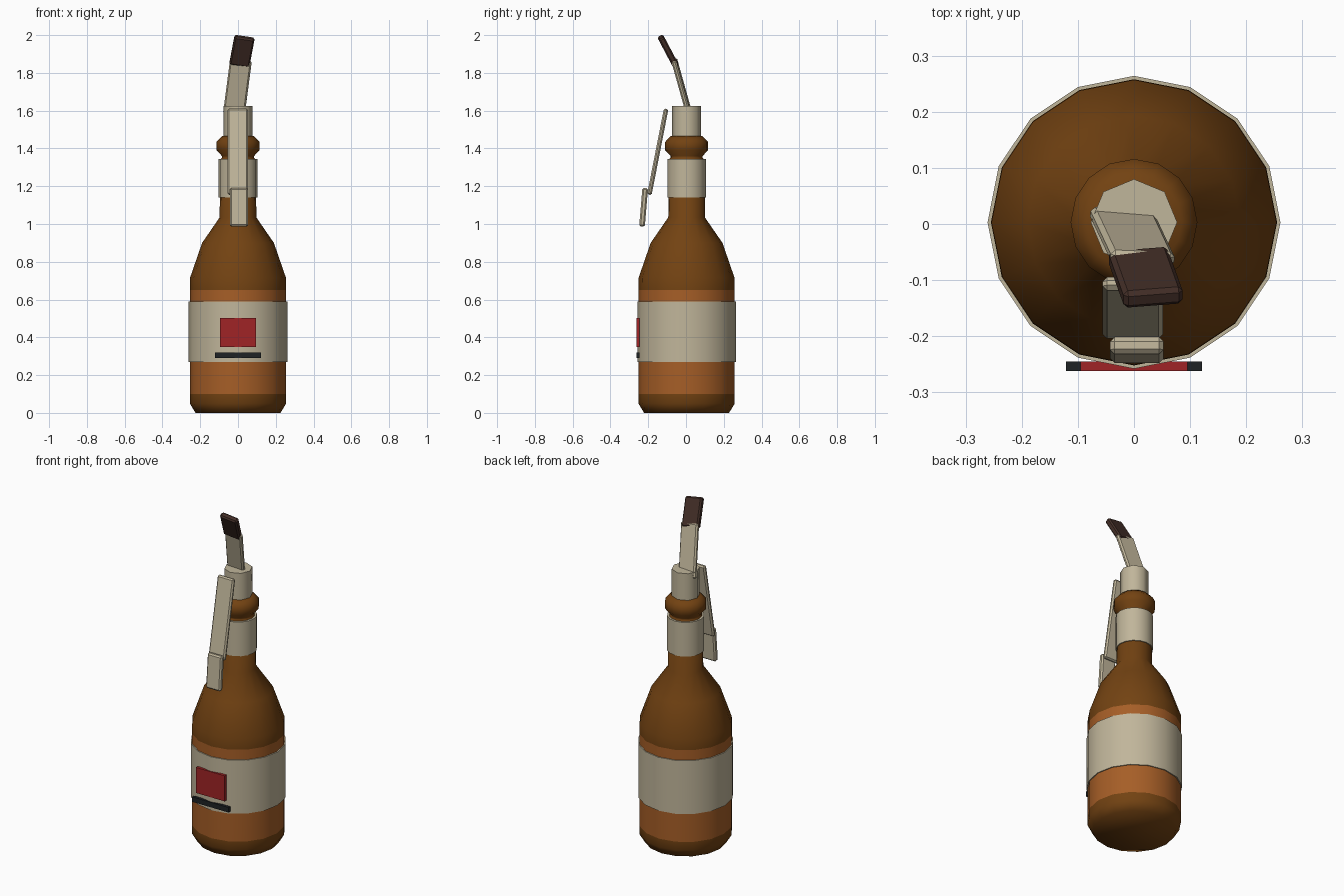
import bpy, bmesh, math
from mathutils import Vector, Matrix

if "Cube" in bpy.data.objects:
    bpy.data.objects.remove(bpy.data.objects["Cube"])


def material(name, r, g, b):
    m = bpy.data.materials.new(name)
    m.use_nodes = True
    m.diffuse_color = (r, g, b, 1)
    m.node_tree.nodes["Principled BSDF"].inputs["Base Color"].default_value = (r, g, b, 1)
    return m


GLASS = material("brown glass", 0.17, 0.055, 0.006)
LIQUID = material("amber liquid", 0.38, 0.112, 0.02)
CLOTH = material("cream", 0.53, 0.465, 0.325)
CHAR = material("charred cloth", 0.055, 0.027, 0.02)
RED = material("label red", 0.35, 0.017, 0.019)
BLACK = material("label black", 0.013, 0.016, 0.018)

AXIS_Y = 0.003  # depth of the bottle's centre line


def finish(bm, name, mats, smooth=None):
    bmesh.ops.recalc_face_normals(bm, faces=bm.faces)
    me = bpy.data.meshes.new(name)
    bm.to_mesh(me)
    bm.free()
    for m in mats:
        me.materials.append(m)
    if smooth:
        me.shade_smooth()
        me.set_sharp_from_angle(angle=math.radians(smooth))
    ob = bpy.data.objects.new(name, me)
    bpy.context.collection.objects.link(ob)
    return ob


def lathe(name, profile, mats, sides=16, band=None):
    """Capped turned solid from (radius, z) points; band = z range of second material."""
    bm = bmesh.new()
    rings = []
    for r, z in profile:
        angles = [2 * math.pi * i / sides for i in range(sides)]
        rings.append([bm.verts.new((r * math.cos(a), AXIS_Y + r * math.sin(a), z)) for a in angles])
    for low, high in zip(rings, rings[1:]):
        for i in range(sides):
            j = (i + 1) % sides
            f = bm.faces.new((low[i], low[j], high[j], high[i]))
            if band and band[0] < f.calc_center_median().z < band[1]:
                f.material_index = 1
    bm.faces.new(rings[0])
    bm.faces.new(rings[-1])
    return finish(bm, name, mats, smooth=65)


def strip(name, bottom, top, width, thick, mat, side=(1, 0, 0)):
    """Bevelled flat strip running between two points."""
    bottom, top = Vector(bottom), Vector(top)
    up = (top - bottom).normalized()
    across = Vector(side)
    across = (across - up * across.dot(up)).normalized()
    out = up.cross(across)
    frame = Matrix((across, out, up)).transposed().to_4x4()
    frame.translation = (bottom + top) / 2
    bm = bmesh.new()
    bmesh.ops.create_cube(bm, size=1)
    bmesh.ops.scale(bm, vec=(width, thick, (top - bottom).length), verts=bm.verts)
    bmesh.ops.bevel(bm, geom=bm.edges[:], offset=0.008, segments=1, affect='EDGES')
    bmesh.ops.transform(bm, matrix=frame, verts=bm.verts)
    return finish(bm, name, [mat])


def plate(name, width, z0, z1, mat):
    """Raised panel on the front of the label."""
    bm = bmesh.new()
    bmesh.ops.create_cube(bm, size=1)
    bmesh.ops.scale(bm, vec=(width, 0.017, z1 - z0), verts=bm.verts)
    bmesh.ops.translate(bm, vec=(0, -0.2535, (z0 + z1) / 2), verts=bm.verts)
    return finish(bm, name, [mat])


# Bottle with a liquid band, lip included
lathe("bottle", [(0.225, 0), (0.255, 0.05), (0.255, 0.1), (0.255, 0.65), (0.254, 0.715),
                 (0.19, 0.9), (0.097, 1.035), (0.095, 1.34), (0.085, 1.35), (0.085, 1.36),
                 (0.113, 1.39), (0.113, 1.435), (0.085, 1.465)],
      [GLASS, LIQUID], band=(0.1, 0.65))

# Labels and the cloth plug
lathe("body_label", [(0.261, 0.27), (0.261, 0.59)], [CLOTH])
lathe("neck_label", [(0.102, 1.14), (0.102, 1.345)], [CLOTH])
lathe("cloth_plug", [(0.077, 1.455), (0.077, 1.625)], [CLOTH], sides=8)

# Panels on the label
plate("red_panel", 0.19, 0.35, 0.503, RED)
plate("black_bar", 0.243, 0.29, 0.32, BLACK)

# Cloth wick standing out of the neck, with a burnt tip
strip("wick", (-0.022, 0.018, 1.58), (0.016, -0.063, 1.87), 0.115, 0.026, CLOTH, (1, -0.08, 0))
strip("burnt_tip", (0.007, -0.056, 1.842), (0.035, -0.134, 1.99), 0.107, 0.034, CHAR)

# Cloth tail hanging down the front
strip("tail_upper", (-0.002, -0.194, 1.155), (-0.002, -0.105, 1.61), 0.108, 0.024, CLOTH)
strip("tail_lower", (0.005, -0.233, 0.987), (0.005, -0.216, 1.19), 0.096, 0.03, CLOTH)
